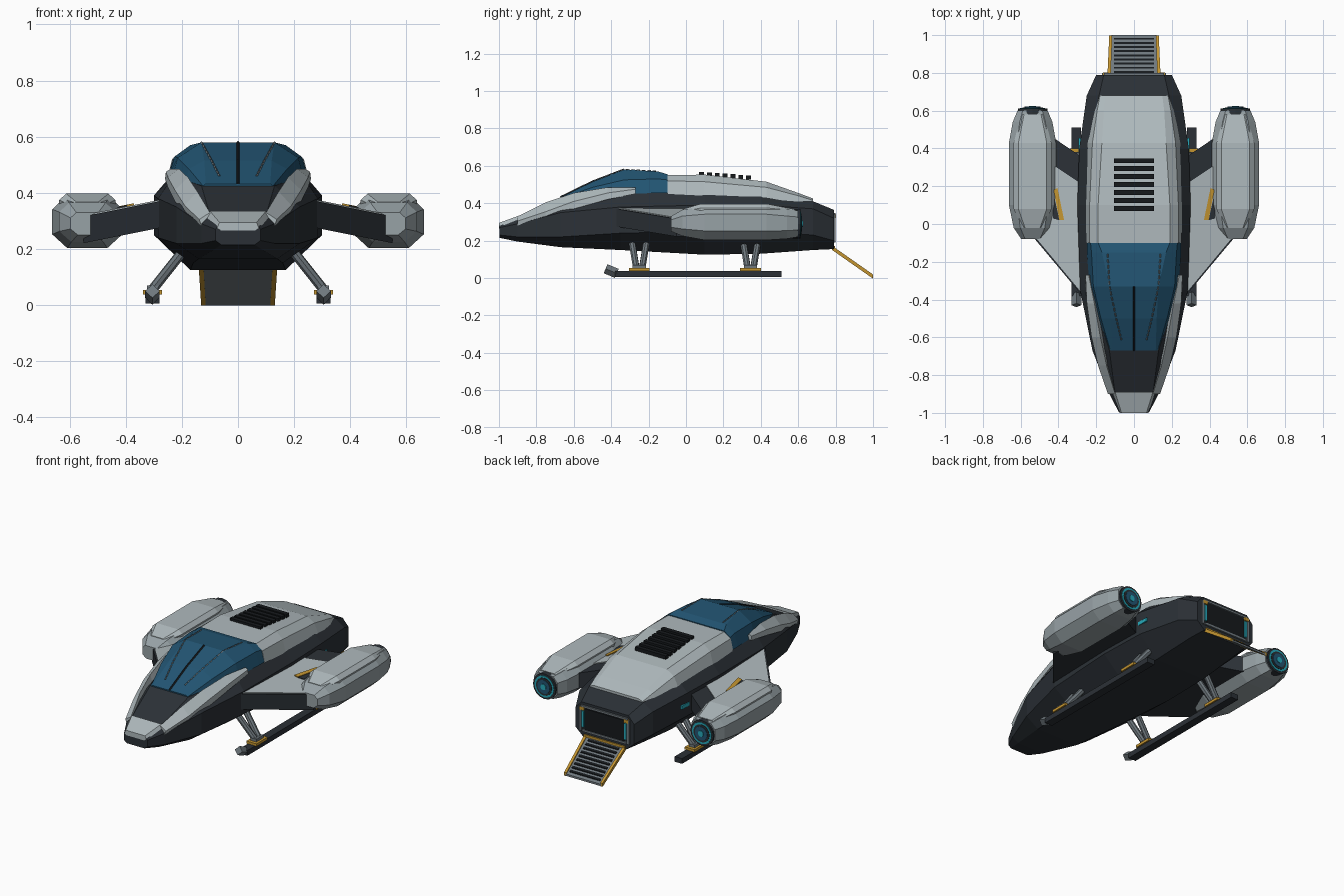
import bpy, bmesh
from mathutils import Vector

if "Cube" in bpy.data.objects:
    bpy.data.objects.remove(bpy.data.objects["Cube"])


def material(name, *rgb):
    m = bpy.data.materials.new(name)
    m.use_nodes = True
    m.diffuse_color = (*rgb, 1)
    m.node_tree.nodes["Principled BSDF"].inputs["Base Color"].default_value = (*rgb, 1)
    return m


DARK = material("dark hull", .024, .03, .037)
LIGHT = material("light panel", .43, .49, .51)
GREY = material("nacelle grey", .31, .36, .38)
METAL = material("strut metal", .16, .19, .21)
BLUE = material("canopy blue", .016, .09, .17)
CYAN = material("engine cyan", .02, .4, .5)
YELLOW = material("warning yellow", .55, .3, .03)
BLACK = material("vent black", .008, .01, .012)


def finish(name, bm, mat):
    bmesh.ops.recalc_face_normals(bm, faces=bm.faces)
    me = bpy.data.meshes.new(name)
    bm.to_mesh(me)
    bm.free()
    me.materials.append(mat)
    ob = bpy.data.objects.new(name, me)
    bpy.context.collection.objects.link(ob)
    return ob


def skin(name, rings, mat):
    """Join equal closed rings of points and cap both ends."""
    bm = bmesh.new()
    vs = [[bm.verts.new(p) for p in ring] for ring in rings]
    n = len(vs[0])
    for a, b in zip(vs, vs[1:]):
        for i in range(n):
            j = (i + 1) % n
            bm.faces.new((a[i], a[j], b[j], b[i]))
    bm.faces.new(vs[0])
    bm.faces.new(vs[-1])
    return finish(name, bm, mat)


def loft(name, rows, mat, x0=0, side=1, mirror=True):
    """Each row is a y position followed by (x, z) section points."""
    rings = []
    for y, *pts in rows:
        ring = list(pts)
        if mirror:
            ring += [(-x, z) for x, z in reversed(pts)]
        rings.append([(side * (x0 + x), y, z) for x, z in ring])
    return skin(name, rings, mat)


def slab(name, outline, height, thick, mat, side=1):
    """Plan outline with a top height function."""
    top = [(side * x, y, height(x, y)) for x, y in outline]
    return skin(name, [top, [(x, y, z - thick) for x, y, z in top]], mat)


def box(name, centre, size, mat):
    x, y, z = (s / 2 for s in size)
    c = Vector(centre)
    rings = [[c + Vector((a * x, b * y, h)) for a, b in ((-1, -1), (1, -1), (1, 1), (-1, 1))] for h in (-z, z)]
    return skin(name, rings, mat)


def rod(name, p, q, radius, mat, sides=8, r2=None):
    p, q = Vector(p), Vector(q)
    bm = bmesh.new()
    bmesh.ops.create_cone(bm, cap_ends=True, segments=sides, radius1=radius,
                          radius2=r2 or radius, depth=(q - p).length)
    ob = finish(name, bm, mat)
    ob.location = (p + q) / 2
    ob.rotation_mode = "QUATERNION"
    ob.rotation_quaternion = (q - p).to_track_quat("Z", "Y")
    return ob


# Main fuselage
loft("hull", [
    (-.997, (.06, .215), (.08, .23), (.08, .27), (.07, .285)),
    (-.9, (.09, .195), (.13, .22), (.13, .29), (.1, .32)),
    (-.67, (.14, .165), (.22, .22), (.22, .35), (.13, .425)),
    (-.35, (.16, .15), (.285, .24), (.285, .38), (.23, .46)),
    (.1, (.17, .125), (.3, .25), (.3, .39), (.24, .46)),
    (.4, (.17, .13), (.29, .25), (.29, .39), (.23, .45)),
    (.68, (.16, .15), (.25, .23), (.25, .37), (.185, .41)),
    (.79, (.15, .155), (.2, .2), (.2, .32), (.16, .365))], DARK)
loft("nose_cap", [
    (-1, (.06, .265), (.074, .275), (.066, .295)),
    (-.89, (.09, .28), (.115, .31), (.1, .335))], LIGHT)
loft("canopy", [
    (-.67, (.13, .41), (.125, .425), (.115, .432)),
    (-.5, (.19, .43), (.175, .485), (.12, .515)),
    (-.33, (.235, .45), (.215, .525), (.13, .58)),
    (-.15, (.25, .455), (.225, .53), (.17, .57)),
    (-.1, (.25, .455), (.23, .525), (.19, .555))], BLUE)
loft("roof_panel", [
    (-.1, (.252, .45), (.235, .52), (.19, .55)),
    (.1, (.255, .44), (.235, .515), (.19, .553)),
    (.43, (.245, .43), (.22, .485), (.17, .515)),
    (.6, (.215, .4), (.195, .44), (.16, .455)),
    (.68, (.19, .39), (.18, .415), (.15, .425))], LIGHT)

# Roof vent
for i in range(7):
    box("roof_vent_slat", (0, .083 + i * .042, .556 - i * .003), (.21, .026, .022), BLACK)

# Canopy seams
for p, q in (((0, -.67, .432), (0, -.5, .515)), ((0, -.5, .515), (0, -.33, .58))):
    rod("canopy_centre_seam", p, q, .006, BLACK, 4)


def wing_top(x, y):
    return .37 - (x - .28) * .2


def ramp_top(x, y):
    return .165 - (y - .78) * .7


for side, tag in ((1, "left"), (-1, "right")):
    # Dashed canopy lines
    path = [Vector((side * x, y, z)) for x, y, z in
            ((.14, -.16, .571), (.13, -.33, .58), (.094, -.5, .515), (.065, -.62, .457))]
    for a, b in zip(path, path[1:]):
        for k in range(6):
            rod(tag + "_canopy_dash", a.lerp(b, k / 6), a.lerp(b, (k + .65) / 6), .004, METAL, 4)

    # Cheek blades beside the canopy
    loft(tag + "_cheek", [
        (-.9, (.13, .28), (.138, .305), (.1, .33), (.09, .28)),
        (-.75, (.185, .32), (.19, .355), (.145, .405), (.13, .32)),
        (-.6, (.225, .37), (.225, .41), (.178, .455), (.15, .37)),
        (-.42, (.25, .42), (.25, .455), (.21, .485), (.18, .42)),
        (-.27, (.26, .45), (.257, .475), (.24, .485), (.22, .45))], LIGHT, side=side, mirror=False)

    # Swept wing, its top panel and marking
    slab(tag + "_wing", [(.24, -.42), (.55, -.05), (.55, .54), (.24, .33)],
         wing_top, .095, DARK, side)
    slab(tag + "_wing_panel", [(.26, -.385), (.53, -.06), (.53, .38), (.26, .2)],
         lambda x, y: wing_top(x, y) + .005, .012, LIGHT, side)
    slab(tag + "_wing_stripe", [(.37, .02), (.395, .02), (.425, .18), (.405, .19)],
         lambda x, y: wing_top(x, y) + .011, .008, YELLOW, side)
    slab(tag + "_wing_slot", [(.395, .02), (.43, .03), (.43, .18)],
         lambda x, y: wing_top(x, y) + .009, .006, DARK, side)

    # Engine nacelle
    rows = []
    for y, w, lo, hi in ((-.08, .06, .25, .33), (-.02, .1, .225, .365), (.1, .125, .203, .385),
                         (.43, .125, .203, .385), (.54, .105, .21, .37), (.6, .08, .22, .36)):
        h = hi - lo
        rows.append((y, (w * .57, lo), (w, lo + h * .27), (w, lo + h * .76), (w * .65, hi)))
    loft(tag + "_nacelle", rows, GREY, .537, side)
    loft(tag + "_nacelle_cover", [
        (-.02, (.05, .34), (.06, .355), (.04, .368)),
        (.08, (.1, .35), (.1, .375), (.075, .397)),
        (.43, (.1, .35), (.1, .375), (.075, .397)),
        (.58, (.06, .34), (.06, .36), (.045, .368))], LIGHT, .537, side)
    for part, y, r, mat in (("housing", .612, .078, DARK), ("glow_ring", .615, .066, CYAN),
                            ("inner_ring", .618, .054, DARK), ("glow_disc", .621, .042, BLUE),
                            ("hub", .625, .018, CYAN)):
        rod(tag + "_thruster_" + part, (side * .537, .57, .29), (side * .537, y, .29), r, mat, 16)

    # Landing skid
    x = side * .305
    box(tag + "_skid", (x, .065, .022), (.05, .89, .032), DARK)
    rod(tag + "_skid_toe", (x, -.37, .025), (x, -.43, .05), .026, METAL, 4)
    for y in (-.25, .345):
        box(tag + "_skid_clamp", (x, y, .045), (.068, .11, .016), YELLOW)
        box(tag + "_skid_foot", (x, y, .055), (.04, .07, .03), METAL)
        for dy in (-.04, .04):
            rod(tag + "_skid_strut", (x, y + dy * .4, .055), (side * .19, y + dy, .2), .018, METAL)

    # Hull side lights
    box(tag + "_side_light", (side * .287, .42, .32), (.012, .07, .022), CYAN)

    # Rear door surround
    box(tag + "_door_light", (side * .145, .792, .265), (.014, .016, .1), CYAN)
    box(tag + "_door_post", (side * .163, .791, .265), (.014, .018, .15), METAL)
    box(tag + "_door_marker", (side * .15, .793, .33), (.03, .018, .02), YELLOW)

    # Ramp rails
    slab(tag + "_ramp_rail", [(.124, .78), (.141, .78), (.131, .999), (.115, .999)],
         lambda x, y: ramp_top(x, y) + .008, .022, YELLOW, side)

# Rear door and loading ramp
box("rear_door", (0, .79, .265), (.27, .01, .13), BLACK)
box("door_lintel", (0, .791, .343), (.32, .018, .012), METAL)
box("door_sill", (0, .791, .195), (.3, .018, .012), METAL)
box("ramp_hinge", (0, .785, .165), (.28, .024, .014), YELLOW)
slab("ramp", [(-.128, .78), (.128, .78), (.12, 1), (-.12, 1)], ramp_top, .012, METAL)
for i in range(9):
    y = .8 + i * .022
    slab("ramp_slat", [(-.105, y), (.105, y), (.105, y + .01), (-.105, y + .01)],
         lambda x, y: ramp_top(x, y) + .005, .008, BLACK)
